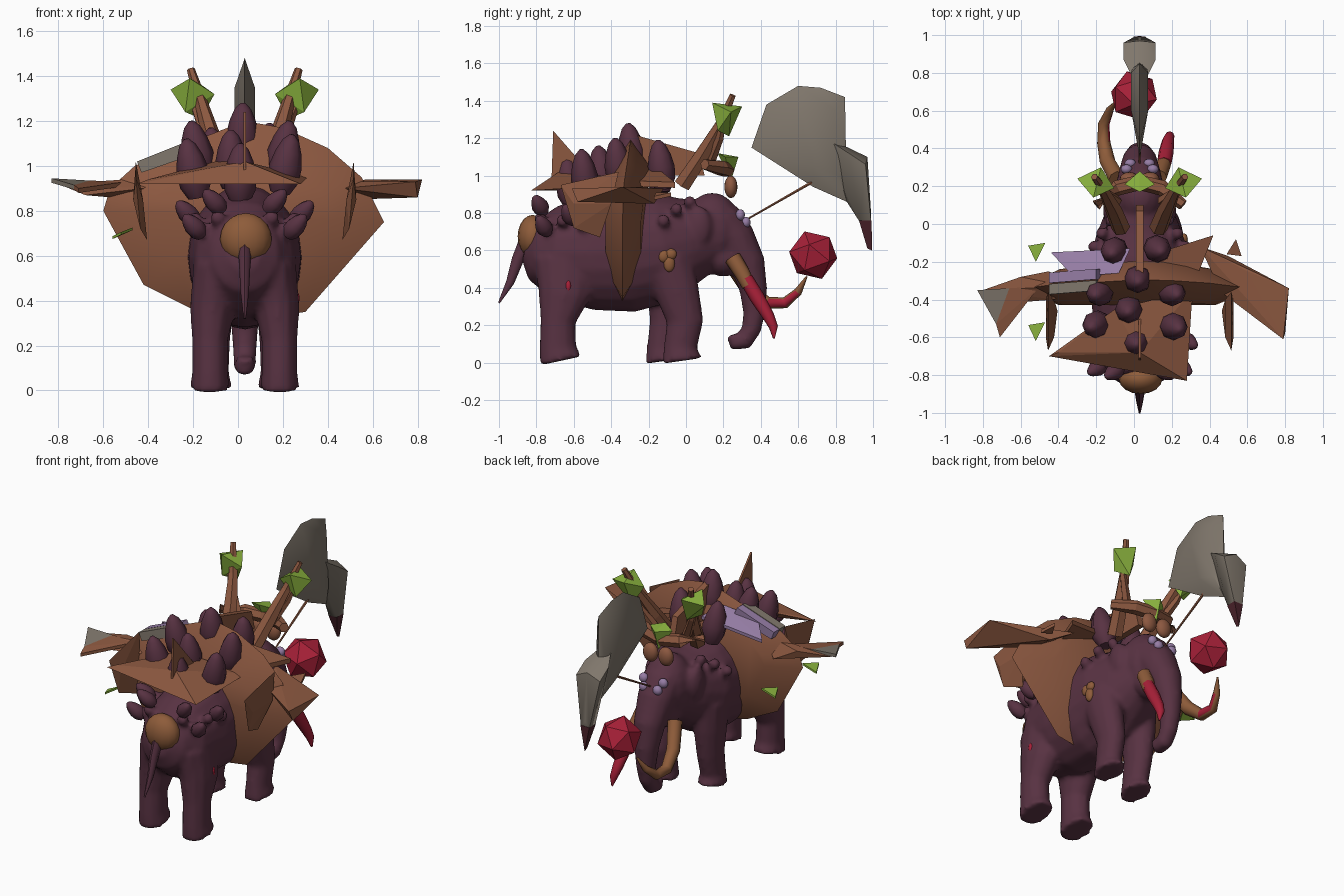
import bpy, bmesh, math
from mathutils import Vector, Matrix

if "Cube" in bpy.data.objects:
    bpy.data.objects.remove(bpy.data.objects["Cube"], do_unlink=True)

MID = .03  # centre line of the animal


def material(name, red, green, blue):
    """Flat material from display colour values."""
    linear = [((c / 255 + .055) / 1.055) ** 2.4 for c in (red, green, blue)] + [1]
    mat = bpy.data.materials.new(name)
    mat.use_nodes = True
    mat.diffuse_color = linear
    shader = next(n for n in mat.node_tree.nodes if n.type == "BSDF_PRINCIPLED")
    shader.inputs["Base Color"].default_value = linear
    return mat


HIDE = material("plum hide", 88, 50, 66)
WOOD = material("brown plate", 140, 88, 64)
TAN = material("tan patch", 142, 92, 58)
STONE = material("grey stone", 128, 119, 108)
LEAF = material("leaf green", 138, 178, 62)
RED = material("crimson", 168, 32, 56)
LILAC = material("lilac", 150, 125, 165)
DARK = material("dark tip", 74, 34, 42)


def finish(name, bm, mats, smooth=False):
    """Turn a bmesh into a named object with its materials."""
    bmesh.ops.recalc_face_normals(bm, faces=bm.faces[:])
    mesh = bpy.data.meshes.new(name)
    bm.to_mesh(mesh)
    bm.free()
    for mat in mats:
        mesh.materials.append(mat)
    obj = bpy.data.objects.new(name, mesh)
    bpy.context.collection.objects.link(obj)
    if smooth:
        bpy.ops.object.select_all(action="DESELECT")
        obj.select_set(True)
        bpy.context.view_layer.objects.active = obj
        bpy.ops.object.shade_smooth_by_angle(angle=math.radians(50))
    return obj


def add_tube(bm, points, sides=12):
    """Loft elliptical rings along points given as x, y, z, side radius, other radius."""
    centres = [Vector(p[:3]) for p in points]
    rings = []
    for i, p in enumerate(points):
        along = (centres[min(i + 1, len(points) - 1)] - centres[max(i - 1, 0)]).normalized()
        base = Vector((0, 1, 0)) if abs(along.x) > .8 else Vector((1, 0, 0))
        side = (base - along * base.dot(along)).normalized()
        other = along.cross(side)
        turns = [math.tau * k / sides for k in range(sides)]
        rings.append([bm.verts.new(centres[i] + side * p[3] * math.cos(t)
                                   + other * p[-1] * math.sin(t)) for t in turns])
    for low, high in zip(rings, rings[1:]):
        for k in range(sides):
            n = (k + 1) % sides
            bm.faces.new((low[k], low[n], high[n], high[k]))
    bm.faces.new(rings[0][::-1])
    bm.faces.new(rings[-1])


def tube(name, points, mat, sides=8, smooth=True):
    bm = bmesh.new()
    add_tube(bm, points, sides)
    return finish(name, bm, [mat], smooth)


def add_ball(bm, centre, size):
    place = Matrix.Translation(centre) @ Matrix.Diagonal((*size, 1))
    bmesh.ops.create_uvsphere(bm, u_segments=16, v_segments=10, radius=1, matrix=place)


def ball(name, centre, size, mat):
    bm = bmesh.new()
    add_ball(bm, centre, size)
    return finish(name, bm, [mat], True)


def hull(name, points, mat, smooth=False):
    """Faceted solid wrapped around points."""
    bm = bmesh.new()
    bmesh.ops.convex_hull(bm, input=[bm.verts.new(p) for p in points])
    return finish(name, bm, [mat], smooth)


def plate(name, points, offset, mat):
    """Thin solid: an outline thickened along the offset vector."""
    half = Vector(offset) / 2
    return hull(name, [Vector(p) + s * half for p in points for s in (-1, 1)], mat)


# Body, head, trunk and legs, fused into one smooth skin
bm = bmesh.new()
torso = [(-.86, .62, .07, .08), (-.81, .61, .15, .17), (-.7, .59, .22, .25),
         (-.5, .59, .25, .31), (-.3, .6, .26, .33), (-.12, .62, .25, .3),
         (.02, .66, .2, .23), (.12, .69, .15, .19)]
add_tube(bm, [(MID, *p) for p in torso], 20)
add_ball(bm, (MID, .14, .71), (.15, .16, .2))
add_ball(bm, (MID, .2, .56), (.11, .11, .1))
trunk = [(.18, .75, .13), (.26, .66, .115), (.33, .53, .095), (.36, .39, .075),
         (.365, .27, .06), (.35, .18, .053), (.31, .115, .05), (.265, .105, .046),
         (.25, .15, .038)]
add_tube(bm, [(MID, *p) for p in trunk], 14)
for side in (-1, 1):
    hind = [(.12, -.64, .55, .11, .18), (.145, -.65, .36, .1, .14), (.155, -.685, .22, .08, .095),
            (.155, -.685, .08, .08, .1), (.155, -.67, .01, .09, .115)]
    add_tube(bm, [(MID + side * x, y, z, a, b) for x, y, z, a, b in hind])
    step = .045 * side
    fore = [(.13, -.1, .55, .11, .14), (.14, -.07 + step / 2, .38, .09, .12),
            (.14, -.05 + step, .22, .075, .1), (.14, -.075 + step, .08, .07, .09),
            (.14, -.065 + step, .01, .085, .11)]
    add_tube(bm, [(MID + side * x, y, z, a, b) for x, y, z, a, b in fore])
    # Ear flaps
    add_ball(bm, (MID + side * .15, .07, .73), (.045, .07, .11))
    # Knobs over the rump, flanks and neck
    for x, y, z in [(.19, -.74, .72), (.22, -.66, .76), (.12, -.78, .77), (.24, -.55, .74),
                    (.2, -.05, .82), (.15, .02, .86), (.24, -.12, .76)]:
        add_ball(bm, (MID + side * x, y, z), (.035, .035, .035))
body = finish("body", bm, [HIDE])
bpy.context.view_layer.objects.active = body
remesh = body.modifiers.new("fuse", "REMESH")
remesh.mode = "VOXEL"
remesh.voxel_size = .016
soften = body.modifiers.new("soften", "SMOOTH")
soften.iterations = 4
for mod in ("fuse", "soften"):
    bpy.ops.object.modifier_apply(modifier=mod)
body.data.shade_smooth()

# Tail and rump pad
tube("tail", [(MID, -.85, .66, .03, .04), (MID, -.9, .55, .025, .032),
              (MID, -.94, .43, .018, .022), (MID, -1, .32, .005)], HIDE)
ball("rump_pad", (MID + .005, -.82, .675), (.115, .08, .115), TAN)


# Blunt horny spines along the back and rump
def spine(name, base, tip, width):
    base, tip = Vector(base), Vector(tip)
    shape = [(0, .6), (.2, .95), (.45, 1), (.7, .8), (.9, .5), (1, .15)]
    tube(name, [(*base.lerp(tip, t), w * width) for t, w in shape], HIDE)


for x, y, top in [(-.11, -.15, 1.17), (.13, -.14, 1.19), (.02, -.3, 1.28), (-.19, -.37, 1.2),
                  (.21, -.37, 1.2), (-.03, -.46, 1.16), (-.21, -.54, 1.12),
                  (.22, -.55, 1.14), (.01, -.63, 1.1)]:
    spine("back_spine", (x * .85, y + .02, top - .26), (x * 1.1, y - .01, top), .073)
for side in (-1, 1):
    for x, y, z in [(.1, -.76, .82), (.19, -.74, .71), (.22, -.6, .77)]:
        spine("rump_spine", (MID + side * x, y, z - .02),
              (MID + side * (x + .08), y - .05, z + .07), .045)

# Tusks
tube("left_tusk_root", [(.13, .25, .56, .045), (.15, .3, .48, .042), (.165, .335, .41, .036)], TAN)
tube("left_tusk_tip", [(.16, .32, .45, .038), (.17, .38, .35, .04), (.18, .44, .25, .032),
                       (.19, .468, .19, .024), (.2, .47, .13, .005)], RED)
tusk = tube("right_tusk", [(-.09, .24, .54, .045), (-.14, .33, .4, .042), (-.16, .43, .32, .035),
                           (-.16, .53, .32, .03), (-.13, .6, .38, .022),
                           (-.1, .645, .46, .005)], TAN)
tusk.data.materials.append(RED)
for face in tusk.data.polygons:
    face.material_index = int(face.normal.x > .5 and .4 < face.center.y < .58)

# Eyes and painted hide patches
for side in (-1, 1):
    for y, z, out in [(.29, .79, .07), (.32, .75, .05)]:
        ball("eye", (MID + side * out, y, z), (.03, .025, .03), LILAC)
for y, z, tall in [(-.09, .53, .045), (-.12, .57, .035), (-.08, .58, .03)]:
    ball("shoulder_patch", (MID + .235, y, z), (.02, .03, tall), TAN)
ball("hip_patch", (MID + .232, -.63, .41), (.012, .015, .03), RED)

# Great shield across the back: a lens with a faceted rim
rim = [(-.6, .8), (-.57, .9), (-.46, 1), (-.2, 1.11), (.03, 1.2), (.2, 1.17), (.4, 1.08),
       (.55, .95), (.65, .75), (.3, .35), (.03, .31), (-.2, .36), (-.42, .47)]
shield = []
for x, z in rim:
    lean = -.34 + max(0, z - .9) * .15
    shield.append((x, lean, z))
    for bulge in (-.09, .1):
        shield.append((x * .66, lean + bulge, .78 + (z - .78) * .66))
hull("shield", shield, WOOD, True)

# Painted rim of the shield: a grey strip behind, a lilac one ahead
for name, y, mat in [("grey_rim_strip", -.345, STONE), ("lilac_rim_strip", -.285, LILAC)]:
    plate(name, [(-.45, y, 1.02), (-.2, y + .02, 1.12), (-.17, y + .02, 1.06), (-.43, y, .97)],
          (0, .055, 0), mat)

# Roof plates laid over the back
hull("rear_roof_plate", [(-.45, -.7, .92), (.28, -.83, .92), (.31, -.35, .95), (-.1, -.45, 1.02),
                         (.03, -.68, 1.02), (-.4, -.68, .94)], WOOD)
plate("front_roof_plate", [(.42, -.06, .95), (.1, -.16, 1.03), (.3, -.36, .96)],
      (0, 0, .03), WOOD)
plate("lilac_roof_plate", [(-.44, -.15, 1), (-.02, -.13, 1.05), (-.08, -.26, 1.09),
                           (-.32, -.28, 1.06)], (0, 0, .02), LILAC)
plate("ridge_fin", [(MID, -.28, 1.22), (MID, .07, 1.12), (MID, .1, 1), (MID, -.2, 1)],
      (.04, 0, 0), WOOD)
plate("rear_fin", [(MID, -.71, 1.24), (MID, -.72, .95), (MID, -.5, 1)], (.012, 0, 0), WOOD)

# Side wings, hanging side leaves and loose shards
hull("left_wing", [(.35, -.12, .93), (.5, -.17, .85), (.82, -.34, .94), (.79, -.61, .93),
                   (.8, -.58, .86), (.46, -.36, .9), (.6, -.25, .94)], WOOD)
hull("right_wing", [(-.35, -.33, .95), (-.45, -.25, .85), (-.6, -.28, .93), (-.8, -.35, .92),
                    (-.68, -.42, .87), (-.42, -.4, .9)], WOOD)
plate("right_wing_tip", [(-.83, -.35, .935), (-.66, -.34, .925), (-.73, -.53, .905)],
      (0, 0, .02), STONE)
plate("right_wing_flap", [(-.66, -.34, .925), (-.73, -.53, .905), (-.71, -.6, .89),
                          (-.5, -.33, .92)], (0, 0, .02), WOOD)
for side in (-1, 1):
    x = MID + side * .475
    bend = [(x + s * .022, y, z) for s in (-1, 1) for y, z in [(-.4, .85), (-.6, .85)]]
    hull("side_leaf", bend + [(x + .01 * side, -.36, 1.02), (x - .04 * side, -.46, .67),
                              (x - .01 * side, -.6, .72), (x + .01 * side, -.67, .95)], WOOD)
for y in (-.1, -.52):
    plate("green_shard", [(-.56, y - .015, .68), (-.47, y, .72), (-.52, y - .1, .7)],
          (0, 0, .012), LEAF)
plate("brown_shard", [(.49, -.16, .9), (.54, -.08, .9), (.57, -.17, .88)], (0, 0, .02), WOOD)

# Totem on the head: branches, cross bar and leaf blocks
for side in (-1, 1):
    def at(x, y, z, r):
        return (MID + side * x, y, z, r)
    tube("branch", [at(.1, -.02, .95, .05), at(.14, .08, 1.1, .045), at(.19, .18, 1.27, .03),
                    at(.24, .25, 1.43, .018)], WOOD, 6, False)
    tube("twig", [at(.12, .12, 1.05, .03), at(.2, .18, 1.2, .022), at(.24, .2, 1.3, .012)],
         WOOD, 5, False)
    tube("cross_bar", [at(0, .22, 1.03, .04), at(.12, .19, 1.04, .042), at(.23, .1, 1.06, .03)],
         WOOD, 6, False)
    c = Vector((MID + side * .225, .22, 1.31))
    hull("leaf_block", [c + Vector((side * x, y, z)) for x, y, z in (
        (.105, .02, .03), (.02, -.08, .08), (-.02, .08, .06), (-.09, -.03, .01),
        (.04, -.05, -.07), (-.03, .01, -.1))], LEAF)
    ball("lantern_ball", (MID + side * .055, .24, .94), (.05, .035, .06), WOOD)
hull("middle_leaf_block", [(MID - .08, .21, 1.1), (MID + .08, .21, 1.1), (MID, .28, 1.1),
                           (MID, .17, 1.12), (MID, .24, .97)], LEAF)

# Great stone axe held ahead, with its shaft
tube("axe_handle", [(MID, .28, .74, .005), (MID, .7, .98, .009)], WOOD, 6)
edge = [(.35, 1.15), (.43, 1.38), (.6, 1.48), (.72, 1.47), (.85, 1.42), (.85, 1.05), (.86, .86),
        (.68, .94)]
blade = [(MID, y, z) for y, z in edge]
blade += [(MID + s * .045, y, z) for s in (-1, 1)
          for y, z in [(.6, 1.35), (.8, 1.35), (.82, 1), (.68, 1.05)]]
hull("axe_blade", blade, STONE, True)
hook = [(MID, .7, 1.23), (MID, .97, 1.1), (MID, .99, .79), (MID, .96, .72), (MID, .86, .86)]
hook += [(MID + s * .085, y, z) for s in (-1, 1) for y, z in [(.87, 1.12), (.96, 1.06)]]
hook += [(MID + s * .03, y, z) for s in (-1, 1) for y, z in [(.99, .75), (.93, .75)]]
hull("axe_hook", hook, STONE, True)
hull("axe_hook_tip", [(MID + s * .032, y, .76) for s in (-1, 1) for y in (.925, .992)]
     + [(MID, .995, .6), (MID, .97, .61)], DARK)

# Red faceted orb before the trunk
bm = bmesh.new()
turn = Matrix.Translation((0, .68, .575)) @ Matrix.Rotation(.35, 4, "X")
bmesh.ops.create_icosphere(bm, subdivisions=1, radius=.135, matrix=turn)
finish("red_orb", bm, [RED])
